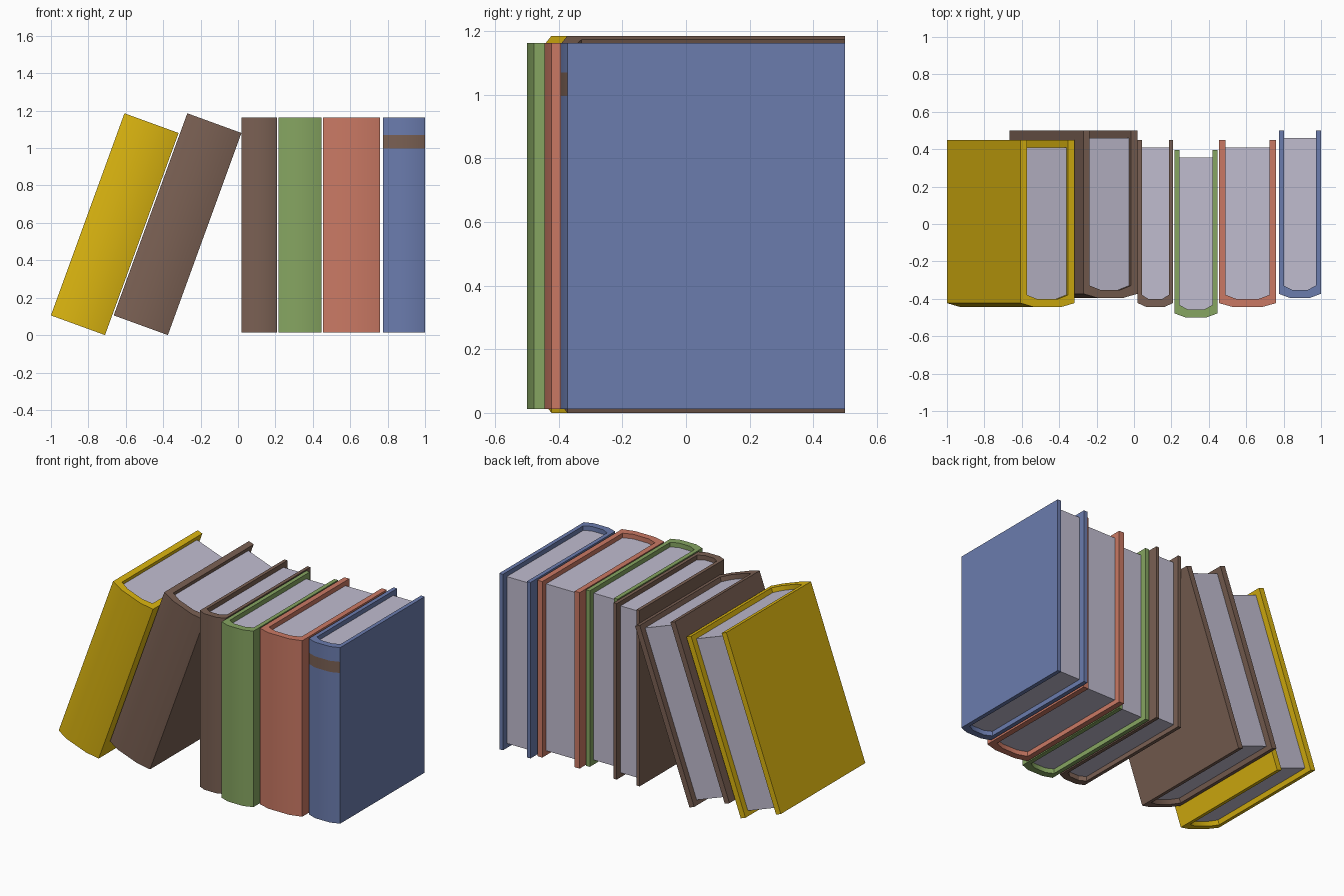
import bpy, bmesh, math

if "Cube" in bpy.data.objects:
    bpy.data.objects.remove(bpy.data.objects["Cube"])

H, DEPTH = 1.15, 0.895      # cover height and depth
RECESS = 0.03               # pages sit below the cover edge
LEAN = math.radians(20)


def material(name, r, g, b):
    m = bpy.data.materials.new(name)
    lin = [((c / 255 + 0.055) / 1.055) ** 2.4 for c in (r, g, b)]
    m.diffuse_color = (*lin, 1)
    m.use_nodes = True
    m.node_tree.nodes["Principled BSDF"].inputs["Base Color"].default_value = m.diffuse_color
    return m


YELLOW = material("yellow cover", 218, 180, 16)
BROWN = material("brown cover", 122, 96, 83)
GREEN = material("green cover", 134, 165, 97)
RED = material("red cover", 202, 121, 100)
BLUE = material("blue cover", 107, 124, 174)
PAPER = material("paper", 192, 188, 207)


def finish(bm, name, mats, loc, lean):
    bmesh.ops.recalc_face_normals(bm, faces=bm.faces)
    me = bpy.data.meshes.new(name)
    bm.to_mesh(me)
    bm.free()
    for m in mats:
        me.materials.append(m)
    ob = bpy.data.objects.new(name, me)
    bpy.context.collection.objects.link(ob)
    ob.location = loc
    ob.rotation_euler = (0, lean, 0)
    bpy.ops.object.select_all(action='DESELECT')
    ob.select_set(True)
    bpy.context.view_layer.objects.active = ob
    bpy.ops.object.shade_smooth_by_angle(angle=math.radians(30))


def arch(x0, x1, front, corner, back):
    """U outline: straight boards joined by a three-sided rounded spine."""
    w = x1 - x0
    return [(x0, back), (x0, corner), (x0 + 0.26 * w, front),
            (x1 - 0.26 * w, front), (x1, corner), (x1, back)]


def book(name, right, w, back, mat, z=0.013, lean=0, band=None):
    front, t = back - DEPTH, 0.118 * w
    outer = arch(-w, 0, front, front + 0.022, back)
    inner = arch(-w + t, -t, front + 0.043, front + 0.066, back)

    # cover: closed ring outline raised through the z levels
    ring = outer + inner[::-1]
    levels = [0, *(band or ()), H]
    bm = bmesh.new()
    rows = [[bm.verts.new((x, y, h)) for x, y in ring] for h in levels]
    n = len(ring)
    for k, (lo, hi) in enumerate(zip(rows, rows[1:])):
        for i in range(n):
            j = (i + 1) % n
            f = bm.faces.new((lo[i], lo[j], hi[j], hi[i]))
            if band and k == 1 and i in (1, 2, 3):   # spine band
                f.material_index = 1
    for row in (rows[0], rows[-1]):
        for i in range(5):
            bm.faces.new((row[i], row[i + 1], row[n - 2 - i], row[n - 1 - i]))
    loc = (right, 0, z)
    finish(bm, name + "_cover", [mat, BROWN] if band else [mat], loc, lean)

    # page block filling the cover
    bm = bmesh.new()
    pts = arch(-w + t, -t, front + 0.043, front + 0.066, back - 0.04)
    lo, hi = [[bm.verts.new((x, y, h)) for x, y in pts] for h in (RECESS, H - RECESS)]
    bm.faces.new(lo)
    bm.faces.new(hi)
    for i in range(6):
        j = (i + 1) % 6
        bm.faces.new((lo[i], lo[j], hi[j], hi[i]))
    finish(bm, name + "_pages", [PAPER], loc, lean)


# leaning books
book("yellow_leaning_book", -0.711, 0.308, 0.45, YELLOW, 0, LEAN)
book("brown_leaning_book", -0.375, 0.308, 0.50, BROWN, 0, LEAN)
# upright books
book("brown_book", 0.208, 0.188, 0.45, BROWN)
book("green_book", 0.446, 0.229, 0.395, GREEN)
book("red_book", 0.760, 0.306, 0.45, RED)
book("blue_book", 1.0, 0.226, 0.50, BLUE, band=(0.984, 1.057))
